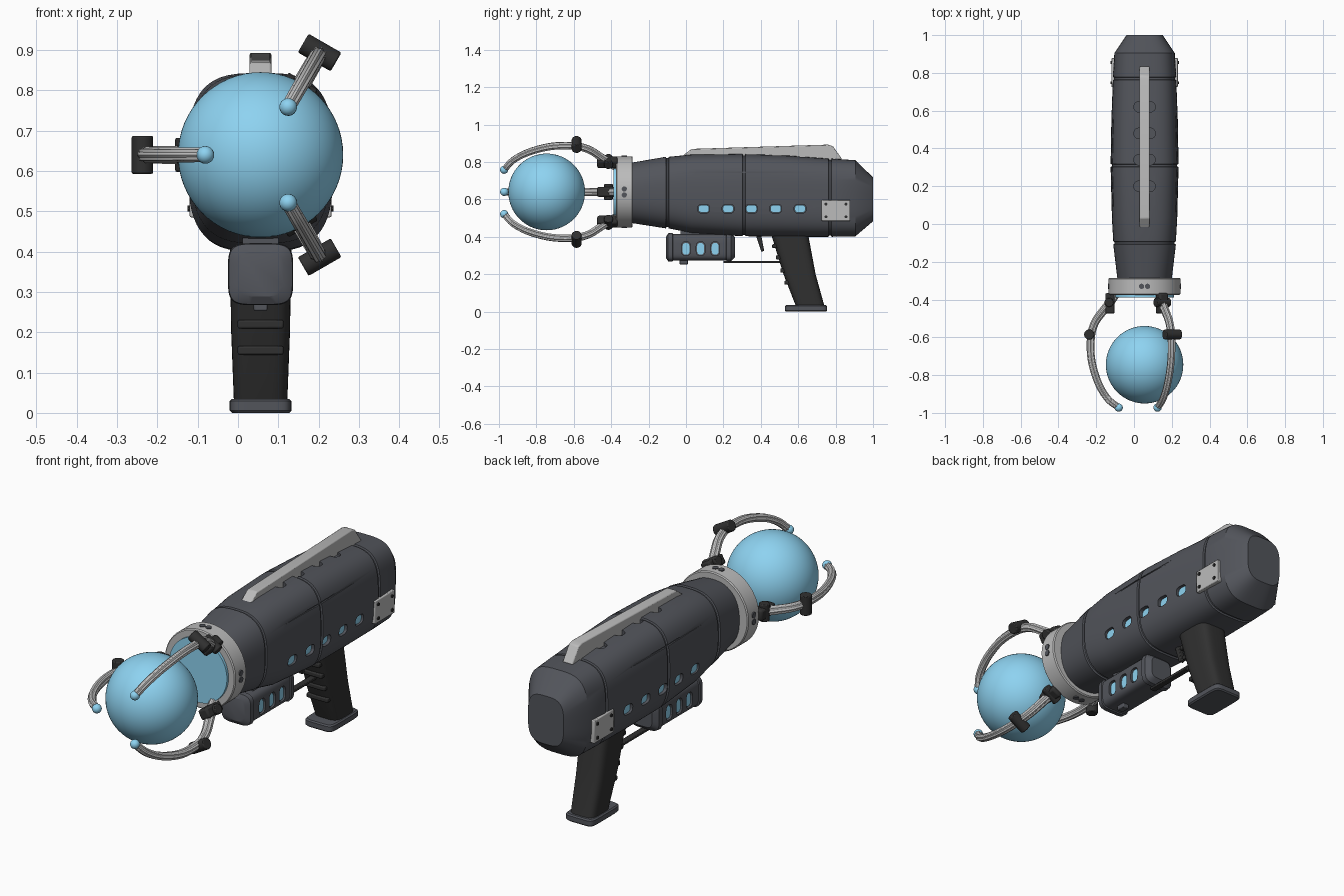
import bpy, bmesh
from math import sin, cos, pi, copysign, radians
from mathutils import Matrix, Vector

if "Cube" in bpy.data.objects:
    bpy.data.objects.remove(bpy.data.objects["Cube"])

CX, CZ = 0.056, 0.64          # barrel axis


def mat(name, col):
    m = bpy.data.materials.new(name)
    m.diffuse_color = (*col, 1)
    m.use_nodes = True
    m.node_tree.nodes["Principled BSDF"].inputs["Base Color"].default_value = m.diffuse_color
    return m


SHELL = mat("shell_grey", (0.085, 0.09, 0.105))
DARK = mat("dark_rubber", (0.03, 0.03, 0.03))
METAL = mat("light_metal", (0.5, 0.5, 0.5))
BLUE = mat("energy_blue", (0.27, 0.65, 0.88))


def place(axis, t, u, v):
    return {'x': (t, u, v), 'y': (u, t, v), 'z': (u, v, t)}[axis]


def ring(axis, t, cu, cv, hu, hv, n=2, count=32):
    """Superellipse section across an axis."""
    pts = []
    for i in range(count):
        a = 2 * pi * (i + 0.5) / count
        u = copysign(abs(cos(a)) ** (2 / n), cos(a))
        v = copysign(abs(sin(a)) ** (2 / n), sin(a))
        pts.append(place(axis, t, cu + hu * u, cv + hv * v))
    return pts


def add_loft(bm, rings, loop=False):
    vs = [[bm.verts.new(p) for p in r] for r in rings]
    n = len(vs[0])
    for k in range(len(vs) if loop else len(vs) - 1):
        a, b = vs[k], vs[(k + 1) % len(vs)]
        for i in range(n):
            bm.faces.new((a[i], a[(i + 1) % n], b[(i + 1) % n], b[i]))
    if not loop:
        bm.faces.new(vs[0])
        bm.faces.new(vs[-1])


def finish(name, bm, m, world=None, bevel=0, smooth=True):
    bmesh.ops.recalc_face_normals(bm, faces=bm.faces[:])
    me = bpy.data.meshes.new(name)
    bm.to_mesh(me)
    bm.free()
    ob = bpy.data.objects.new(name, me)
    bpy.context.collection.objects.link(ob)
    ob.matrix_world = world or Matrix.Translation((CX, 0, 0))
    if m:
        me.materials.append(m)
    if bevel:
        b = ob.modifiers.new("bevel", 'BEVEL')
        b.width, b.segments = bevel, 2
    if smooth:
        shade(ob)
    return ob


def shade(ob):
    bpy.ops.object.select_all(action='DESELECT')
    ob.select_set(True)
    bpy.context.view_layer.objects.active = ob
    bpy.ops.object.shade_smooth_by_angle(angle=radians(32))


def solid(name, lofts, m, world=None, bevel=0, loop=False, smooth=True):
    bm = bmesh.new()
    for rings in lofts:
        add_loft(bm, rings, loop)
    return finish(name, bm, m, world, bevel, smooth)


def prism(axis, pts, a, b):
    return [[place(axis, t, u, v) for u, v in pts] for t in (a, b)]


def box(x0, x1, y0, y1, z0, z1):
    return prism('z', [(x0, y0), (x1, y0), (x1, y1), (x0, y1)], z0, z1)


def rod(axis, a, b, cu, cv, hu, hv=None, n=2, count=20):
    return [ring(axis, t, cu, cv, hu, hv or hu, n, count) for t in (a, b)]


def carve(ob, lofts):
    cut = solid("cutter", lofts, None, smooth=False)
    cut.hide_render = True
    b = ob.modifiers.new("cut", 'BOOLEAN')
    b.operation, b.object, b.solver = 'DIFFERENCE', cut, 'EXACT'
    bpy.context.view_layer.objects.active = ob
    bpy.ops.object.modifier_apply(modifier="cut")
    bpy.data.objects.remove(cut)
    shade(ob)


def ball(name, c, r, m, world=None, seg=48):
    bm = bmesh.new()
    bmesh.ops.create_uvsphere(bm, u_segments=seg, v_segments=seg // 2, radius=r,
                              matrix=Matrix.Translation(c))
    return finish(name, bm, m, world)


# Main shell: y, half width, bottom, top, squareness, seam flag
stations = [(-0.30, .143, .475, .795, 2.3, 0), (-0.10, .166, .445, .828, 2.7, 1),
            (0.03, .173, .42, .84, 3, 0), (0.31, .18, .403, .843, 3.2, 1),
            (0.55, .176, .40, .834, 3.2, 0), (0.77, .168, .40, .818, 3.3, 1),
            (0.905, .16, .402, .81, 3.4, 0), (1.0, .096, .483, .718, 3.4, 0)]
rings = []
for y, w, lo, hi, n, seam in stations:
    steps = [(-.008, 0), (-.005, .007), (.005, .007), (.008, 0)] if seam else [(0, 0)]
    for dy, d in steps:
        rings.append(ring('y', y + dy, 0, (lo + hi) / 2, w - d, (hi - lo) / 2 - d, n, 56))
shell = solid("main_shell", [rings], SHELL)
side_ys = (0.095, 0.225, 0.35, 0.48, 0.61)
cuts = []
for s in (-1, 1):
    cuts += [rod('x', s * .148, s * .25, y, .55, .032, .024, 3) for y in side_ys]
    cuts.append(box(min(s * .164, s * .25), max(s * .164, s * .25), -0.05, 0.70, .741, .748))
cuts += [rod('z', .815, .9, 0, y, .056, .03, 3) for y in (.2, .34, .48, .62)]
carve(shell, cuts)

# Blue windows in both sides of the shell
solid("side_windows", [rod('x', s * .14, s * .162, y, .55, .029, .021, 3)
                       for s in (-1, 1) for y in side_ys], BLUE)

# Top rail
solid("top_rail", [prism('x', [(-.02, .81), (-.02, .832), (.03, .87), (.76, .893),
                               (.785, .885), (.835, .815), (.8, .79)], -.027, .027)],
      METAL, bevel=.005)

# Rear side plates with bolts
solid("side_plates", [box(min(s * .15, s * .176), max(s * .15, s * .176), .725, .878, .485, .597)
                      for s in (-1, 1)], METAL, bevel=.004)
solid("plate_bolts", [rod('x', s * .17, s * .181, y, z, .008, count=10) for s in (-1, 1)
                      for y in (.748, .855) for z in (.507, .575)], DARK)

# Muzzle collar, its screws and glowing disc
solid("muzzle_collar", [[ring('y', y, 0, CZ, r, r, 2, 56) for y, r in
                         ((-.375, .155), (-.375, .186), (-.37, .191), (-.29, .191),
                          (-.285, .186), (-.285, .13), (-.33, .13))]], METAL, loop=True)
solid("muzzle_disc", [rod('y', -.388, -.31, 0, CZ, .156, count=48)], BLUE)
screws = []
for d in (-.016, .016):
    screws += [rod('z', CZ + s * .18, CZ + s * .194, d, -.33, .014) for s in (-1, 1)]
    screws += [rod('x', s * .18, s * .194, -.33, CZ + d, .014) for s in (-1, 1)]
solid("collar_screws", screws, SHELL)

# Energy orb
ball("energy_orb", (0, -.745, CZ), .205, BLUE, seg=64)

# Three fluted claws; local frame is radial, tangential, forward
ctrl = [Vector(p) for p in ((.15, .36), (.172, .40), (.215, .455), (.262, .52), (.284, .60),
                            (.281, .72), (.246, .84), (.195, .925), (.137, .972))]
path = []
ext = [2 * ctrl[0] - ctrl[1]] + ctrl + [2 * ctrl[-1] - ctrl[-2]]
for p0, p1, p2, p3 in zip(ext, ext[1:], ext[2:], ext[3:]):
    for k in range(5):
        t = k / 5
        path.append(.5 * (2 * p1 + (p2 - p0) * t + (2 * p0 - 5 * p1 + 4 * p2 - p3) * t * t
                          + (3 * p1 - p0 - 3 * p2 + p3) * t ** 3))
path.append(ctrl[-1])
tube = []
for i, p in enumerate(path):
    d = (path[min(i + 1, len(path) - 1)] - path[max(i - 1, 0)]).normalized()
    size = .024 - .006 * i / (len(path) - 1)
    sec = []
    for k in range(32):
        a = 2 * pi * k / 32
        r = size * (.92 + .08 * cos(8 * a))
        sec.append((p.x + d.y * r * cos(a), r * sin(a), p.y - d.x * r * cos(a)))
    tube.append(sec)
for i, ang in enumerate((60, 180, 300)):
    c, s = cos(radians(ang)), sin(radians(ang))
    M = Matrix(((c, -s, 0, CX), (0, 0, -1, 0), (s, c, 0, CZ), (0, 0, 0, 1)))
    solid(f"claw_{i}", [tube], METAL, M)
    solid(f"claw_mount_{i}", [box(.158, .208, -.027, .027, .365, .475)], DARK, M, bevel=.01)
    solid(f"claw_hinge_{i}", [rod('y', -.042, .042, .188, .415, .024)], DARK, M, bevel=.004)
    solid(f"claw_joint_{i}", [rod('y', -.047, .047, .293, .585, .027)], DARK, M, bevel=.004)
    ball(f"claw_tip_{i}", (.137, 0, .972), .022, BLUE, M, 20)

# Underslung pod with three windows each side
pod = solid("under_pod", [[ring('y', y, 0, .344, w, w * .95, 4.5, 40) for y, w in
                           ((-.108, .058), (-.095, .079), (-.072, .081), (-.07, .075),
                            (.215, .075), (.217, .081), (.24, .079), (.262, .056))]], SHELL)
pod_ys = (0, .078, .156)
carve(pod, [rod('x', s * .062, s * .12, y, .336, .024, .037, 3)
            for s in (-1, 1) for y in pod_ys])
solid("pod_windows", [rod('x', s * .055, s * .068, y, .336, .019, .031, 3)
                      for s in (-1, 1) for y in pod_ys], BLUE)
solid("pod_mount", [box(-.045, .045, -.03, .2, .40, .47)], SHELL)
solid("pod_stud", [box(-.017, .017, -.035, .01, .253, .285)], SHELL, bevel=.004)

# Trigger and guard
solid("trigger_guard", [box(-.015, .015, .2, .53, .259, .272)], DARK, bevel=.003)
solid("trigger", [prism('x', [(.37, .42), (.4, .42), (.418, .325), (.403, .32)], -.012, .012)],
      DARK, bevel=.003)

# Slanted grip, finger ribs and foot plate
solid("grip", [[ring('z', z, 0, cy, w, h, 4, 40) for z, cy, w, h in
                ((.02, .667, .066, .076), (.2, .607, .073, .086), (.43, .55, .077, .1))]], DARK)
ribs = []
for z in (.35, .29, .22, .155):
    y = .46 + (.40 - z) * .338
    ribs.append(box(-.057, .057, y - .016, y + .03, z - .011, z + .011))
solid("finger_ribs", ribs, DARK, bevel=.005)
solid("grip_foot", [[ring('z', z, 0, .642, .077 - d, .113 - d, 7, 40) for z, d in
                     ((0, .006), (.006, 0), (.029, 0), (.035, .006))]], SHELL)
